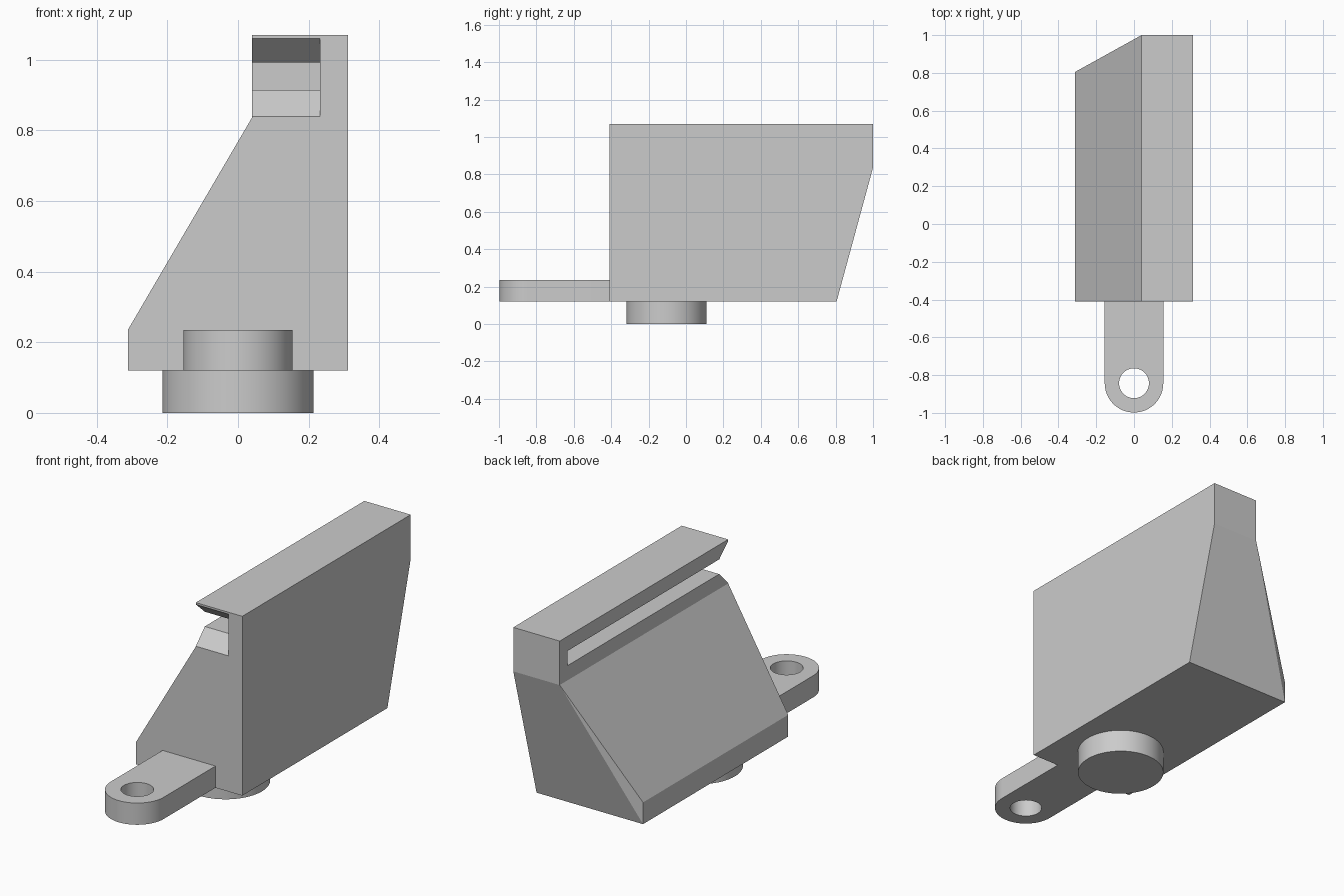
import bpy, bmesh, math

if "Cube" in bpy.data.objects:
    bpy.data.objects.remove(bpy.data.objects["Cube"], do_unlink=True)

grey = bpy.data.materials.new("plain_grey")
grey.use_nodes = True
colour = (0.6, 0.6, 0.6, 1)
grey.diffuse_color = colour
grey.node_tree.nodes["Principled BSDF"].inputs["Base Color"].default_value = colour


def finish(name, bm):
    """Turn a bmesh into a named object."""
    bmesh.ops.recalc_face_normals(bm, faces=bm.faces)
    mesh = bpy.data.meshes.new(name)
    bm.to_mesh(mesh)
    bm.free()
    mesh.materials.append(grey)
    obj = bpy.data.objects.new(name, mesh)
    bpy.context.collection.objects.link(obj)
    return obj


def prism(name, start, end, cap_faces=None):
    """Join two matching rings of points; cap_faces splits the end cap."""
    bm = bmesh.new()
    a = [bm.verts.new(p) for p in start]
    b = [bm.verts.new(p) for p in end]
    n = len(a)
    bm.faces.new(a)
    for cap in cap_faces or [range(n)]:
        bm.faces.new([b[i] for i in cap])
    for i in range(n):
        j = (i + 1) % n
        bm.faces.new((a[i], a[j], b[j], b[i]))
    return finish(name, bm)


def circle(x, y, z, r, count=64):
    return [(x + r * math.cos(2 * math.pi * i / count),
             y + r * math.sin(2 * math.pi * i / count), z) for i in range(count)]


def select_only(obj):
    bpy.ops.object.select_all(action='DESELECT')
    obj.select_set(True)
    bpy.context.view_layer.objects.active = obj


def cut(obj, cutter):
    mod = obj.modifiers.new("cut", 'BOOLEAN')
    mod.operation = 'DIFFERENCE'
    mod.solver = 'EXACT'
    mod.object = cutter
    select_only(obj)
    bpy.ops.object.modifier_apply(modifier=mod.name)
    bpy.data.objects.remove(cutter, do_unlink=True)


# Main body: wedge section swept from front to back, with the low back edge pulled in
FRONT, BACK, BACK_LOW = -0.41, 1.0, 0.805
BASE, SHOULDER, TOP = 0.12, 0.837, 1.07
section = [(-0.312, BASE), (0.312, BASE), (0.312, SHOULDER), (0.312, TOP),
           (0.04, TOP), (0.04, SHOULDER), (-0.312, 0.235)]
front_ring = [(x, FRONT, z) for x, z in section]
back_ring = [(x, BACK if z >= SHOULDER else BACK_LOW, z) for x, z in section]
body = prism("wedge_body", front_ring, back_ring,
             [(0, 1, 2, 5), (2, 3, 4, 5), (5, 6, 0)])

# Side slot with a flared front mouth, closed at the back
slot = [(-0.5, 0.839), (FRONT, 0.839), (-0.335, 0.915), (0.933, 0.915),
        (0.933, 0.993), (-0.335, 0.993), (FRONT, 1.06), (-0.5, 1.06)]
cut(body, prism("slot_cutter", [(-0.1, y, z) for y, z in slot],
                [(0.232, y, z) for y, z in slot]))

# Front lug with rounded end and bolt hole
LUG_Y, LUG_R, LUG_TOP = -0.843, 0.155, 0.235
arc = [math.pi * (1 + i / 32) for i in range(33)]
outline = [(LUG_R * math.cos(t), LUG_Y + LUG_R * math.sin(t)) for t in arc]
outline += [(LUG_R, FRONT), (-LUG_R, FRONT)]
lug = prism("front_lug", [(x, y, BASE) for x, y in outline],
            [(x, y, LUG_TOP) for x, y in outline])
cut(lug, prism("hole_cutter", circle(0, LUG_Y, 0, 0.079), circle(0, LUG_Y, 0.4, 0.079)))

# Round foot under the body
foot = prism("round_foot", circle(0, -0.104, 0, 0.214), circle(0, -0.104, BASE, 0.214))

for obj in (body, lug, foot):
    select_only(obj)
    bpy.ops.object.shade_smooth_by_angle(angle=math.radians(30 if obj != body else 10))
